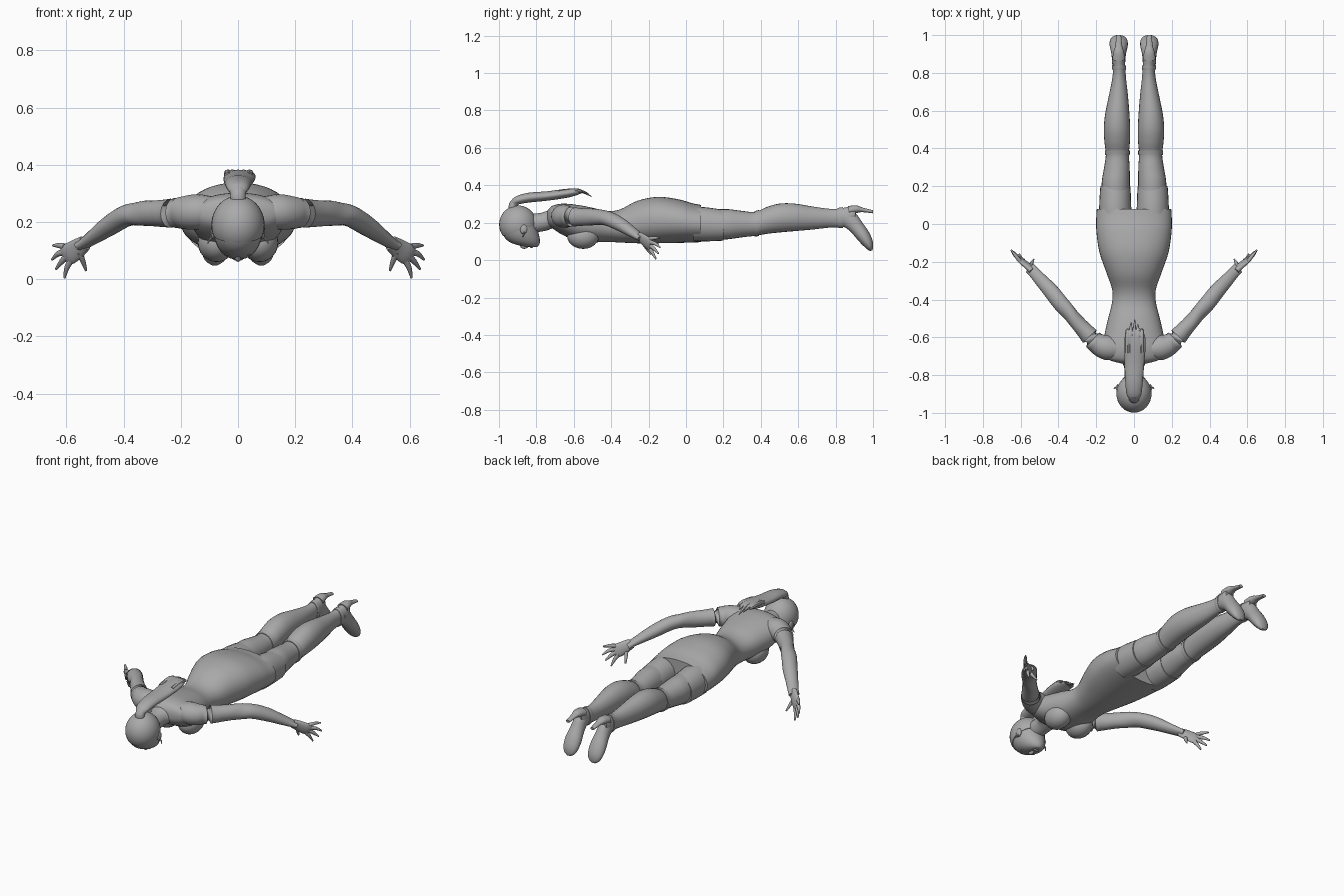
import bpy, bmesh, math
from mathutils import Vector

grey = bpy.data.materials.new("soft grey")
grey.diffuse_color = (0.40, 0.40, 0.40, 1)


def finish(name, bm, angle=40):
    bmesh.ops.recalc_face_normals(bm, faces=bm.faces[:])
    me = bpy.data.meshes.new(name)
    bm.to_mesh(me)
    bm.free()
    me.materials.append(grey)
    ob = bpy.data.objects.new(name, me)
    bpy.context.collection.objects.link(ob)
    bpy.ops.object.select_all(action='DESELECT')
    ob.select_set(True)
    bpy.context.view_layer.objects.active = ob
    bpy.ops.object.shade_smooth_by_angle(angle=math.radians(angle))
    return ob


def mirror(ob):
    ob.modifiers.new("mirror", 'MIRROR')
    return ob


def smooth_rows(rows, n):
    """Catmull-Rom interpolation between cross-sections."""
    out = []
    for i in range(len(rows) - 1):
        a, b, c, d = (rows[max(0, min(len(rows) - 1, i + k))] for k in (-1, 0, 1, 2))
        for s in range(n):
            t = s / n
            out.append([0.5 * (2 * q + (r - p) * t + (2 * p - 5 * q + 4 * r - w) * t * t
                               + (3 * q - p - 3 * r + w) * t ** 3)
                        for p, q, r, w in zip(a, b, c, d)])
    return out + [list(rows[-1])]


def loft(name, rows, side=(1, 0, 0), sides=24, n=4, power=1.0, fixed=None):
    """Rows are x, y, z, half width, half height; sections follow the path."""
    rows = smooth_rows(rows, n)
    bm, rings = bmesh.new(), []
    for i, r in enumerate(rows):
        t = Vector(rows[min(i + 1, len(rows) - 1)][:3]) - Vector(rows[max(i - 1, 0)][:3])
        t = Vector(fixed) if fixed else t.normalized()
        s = Vector(side)
        s = (s - t * s.dot(t)).normalized()
        u = s.cross(t)
        ring = []
        for k in range(sides):
            a = 2 * math.pi * k / sides
            c, d = math.cos(a), math.sin(a)
            c = math.copysign(abs(c) ** power, c)
            d = math.copysign(abs(d) ** power, d)
            ring.append(bm.verts.new(Vector(r[:3]) + s * c * max(r[3], .001) + u * d * max(r[4], .001)))
        rings.append(ring)
    for p, q in zip(rings, rings[1:]):
        for k in range(sides):
            m = (k + 1) % sides
            bm.faces.new((p[k], p[m], q[m], q[k]))
    bm.faces.new(rings[0])
    bm.faces.new(rings[-1])
    return finish(name, bm)


def along_y(name, rows, x=None, **kw):
    """Rows are y, inner x (or 0), outer x, bottom z, top z."""
    return loft(name, [((a + b) / 2, y, (lo + hi) / 2, (b - a) / 2, (hi - lo) / 2)
                       for y, a, b, lo, hi in rows], fixed=(0, 1, 0), **kw)


def ball(name, centre, size, seg=24):
    bm = bmesh.new()
    bmesh.ops.create_uvsphere(bm, u_segments=seg, v_segments=seg // 2, radius=1)
    for v in bm.verts:
        v.co = Vector(centre) + Vector([v.co[i] * size[i] for i in range(3)])
    return finish(name, bm)


# Torso with dress ending in a flat hem
along_y("torso_dress", [
    (-.74, -.06, .06, .19, .265), (-.715, -.14, .14, .17, .29), (-.66, -.168, .168, .135, .302),
    (-.58, -.155, .155, .10, .295), (-.50, -.137, .137, .095, .28), (-.42, -.117, .117, .097, .262),
    (-.35, -.115, .115, .094, .272), (-.26, -.145, .145, .09, .317), (-.15, -.183, .183, .09, .338),
    (-.04, -.199, .199, .092, .325), (.03, -.2, .2, .094, .305), (.08, -.197, .197, .096, .295)],
    sides=40, power=.93)

# Breasts
mirror(ball("breast", (.075, -.55, .128), (.066, .085, .068)))

# Neck
along_y("neck", [(-.86, -.052, .052, .14, .25), (-.79, -.05, .05, .15, .25),
                 (-.74, -.06, .06, .16, .265), (-.69, -.12, .12, .18, .29)])

# Head: horizontal sections from crown at the back to the face
head = [(.288, .012, -.91, -.88), (.275, .048, -.95, -.845), (.245, .074, -.98, -.82),
        (.195, .087, -.994, -.803), (.15, .084, -.985, -.79), (.115, .072, -.965, -.782),
        (.09, .054, -.93, -.782), (.074, .03, -.87, -.79), (.07, .008, -.82, -.8)]
loft("head", [(0, (a + b) / 2, z, w, (b - a) / 2) for z, w, a, b in head], fixed=(0, 0, -1))

# Nose and lips
ball("nose", (0, -.865, .076), (.011, .022, .016), 12)
ball("lips", (0, -.826, .072), (.019, .009, .008), 12)
mirror(ball("eye", (.032, -.89, .09), (.014, .009, .008), 12))
mirror(ball("ear", (.086, -.868, .165), (.009, .02, .026), 12))
mirror(loft("ear_strand", [(.085, -.865, .15, .005, .005), (.098, -.866, .14, .004, .004),
                           (.106, -.872, .125, .002, .002)], side=(0, 1, 0), sides=8))

# Hair cap, cut along a slanted hairline
bm = bmesh.new()
bmesh.ops.create_uvsphere(bm, u_segments=32, v_segments=24, radius=1)
for v in bm.verts:
    v.co = Vector((v.co.x * .093, -.898 + v.co.y * .101, .19 + v.co.z * .102))
bmesh.ops.bisect_plane(bm, geom=bm.verts[:] + bm.edges[:] + bm.faces[:], plane_co=(0, -.87, .165),
                       plane_no=(0, -.35, 1), clear_inner=True)
edges = [e for e in bm.edges if e.is_boundary]
bmesh.ops.holes_fill(bm, edges=edges)
finish("hair_cap", bm)

# Ponytail: tie, main lock and loose ends
loft("hair_tie", [(0, -.925, .27, .027, .022), (0, -.925, .295, .027, .022), (0, -.905, .318, .03, .022)])
loft("ponytail", [(0, -.93, .295, .02, .012), (0, -.905, .318, .038, .022), (0, -.84, .334, .046, .026),
                  (.002, -.74, .343, .052, .025), (.006, -.64, .357, .056, .024),
                  (.006, -.59, .364, .05, .018), (0, -.56, .366, .03, .009)])
for i, (x0, x1, y1, z1) in enumerate([(-.035, -.03, -.565, .37), (-.02, -.015, -.52, .355),
                                      (.0, .004, -.505, .34), (.02, .02, -.53, .358), (.04, .045, -.56, .372)]):
    loft(f"hair_end_{i}", [(x0, -.68, .36, .014, .014), (x0, -.6, .372, .014, .012),
                           ((x0 + x1) / 2, -.56, .368, .01, .008), (x1, y1, z1, .002, .002)], sides=8)

# Upper thigh with stocking edge, then the lower leg
mirror(along_y("stocking_top", [(.04, .012, .185, .1, .285), (.1, .015, .184, .1, .283),
                                (.16, .017, .181, .102, .275), (.2, .02, .178, .104, .268)]))
mirror(along_y("leg", [
    (.17, .022, .172, .108, .272), (.23, .022, .17, .112, .272), (.3, .023, .158, .122, .263),
    (.37, .027, .149, .13, .258), (.43, .022, .156, .14, .283), (.5, .02, .16, .148, .302),
    (.58, .024, .153, .155, .302), (.68, .032, .133, .164, .286), (.77, .042, .115, .174, .274),
    (.83, .046, .111, .176, .277), (.88, .048, .115, .18, .287), (.905, .056, .108, .21, .282)]))
mirror(along_y("knee_band", [(.365, .023, .153, .127, .262), (.375, .022, .154, .127, .264),
                             (.39, .022, .154, .128, .268)]))
mirror(along_y("ankle_strap", [(.815, .043, .114, .172, .279), (.825, .041, .116, .171, .281),
                               (.84, .043, .116, .172, .283)]))

# Pointed foot and heel
mirror(loft("foot", [(.081, .845, .228, .034, .048), (.081, .875, .215, .036, .048),
                     (.081, .91, .178, .04, .04), (.081, .945, .133, .048, .037),
                     (.081, .97, .095, .046, .03), (.081, .984, .066, .034, .018),
                     (.081, .99, .05, .012, .006)]))
mirror(loft("shoe_heel", [(.081, .87, .265, .034, .024), (.081, .91, .272, .028, .021),
                          (.081, .945, .268, .018, .012), (.081, 1.0, .258, .013, .008)]))

# Arm from shoulder to wrist
mirror(loft("arm", [
    (.07, -.66, .235, .05, .05), (.14, -.655, .235, .066, .062), (.2, -.628, .232, .055, .056),
    (.27, -.555, .23, .043, .047), (.34, -.475, .23, .038, .044), (.39, -.418, .222, .038, .043),
    (.44, -.355, .193, .036, .041), (.49, -.3, .158, .028, .035), (.535, -.25, .125, .019, .03),
    (.55, -.235, .115, .017, .03)], side=(.7, .7, 0)))

# Hand: palm, four fingers and a thumb
across = Vector((.55, .1, .8))
mirror(loft("palm", [(.535, -.25, .126, .027, .017), (.56, -.225, .108, .034, .016),
                     (.59, -.2, .088, .037, .014), (.605, -.187, .078, .03, .009)], side=across))
fingers = [((.605, -.195, .113), (.625, -.17, .118), (.647, -.142, .118)),
           ((.605, -.19, .095), (.63, -.165, .088), (.651, -.138, .068)),
           ((.6, -.19, .078), (.618, -.17, .06), (.637, -.147, .035)),
           ((.585, -.195, .065), (.598, -.18, .04), (.607, -.16, .005)),
           ((.555, -.23, .095), (.542, -.208, .062), (.531, -.187, .03))]
for i, (a, b, c) in enumerate(fingers):
    mirror(loft("thumb" if i == 4 else f"finger_{i + 1}",
                [(*a, .012, .011), (*b, .0095, .009), (*c, .004, .004)], side=across, sides=10))
